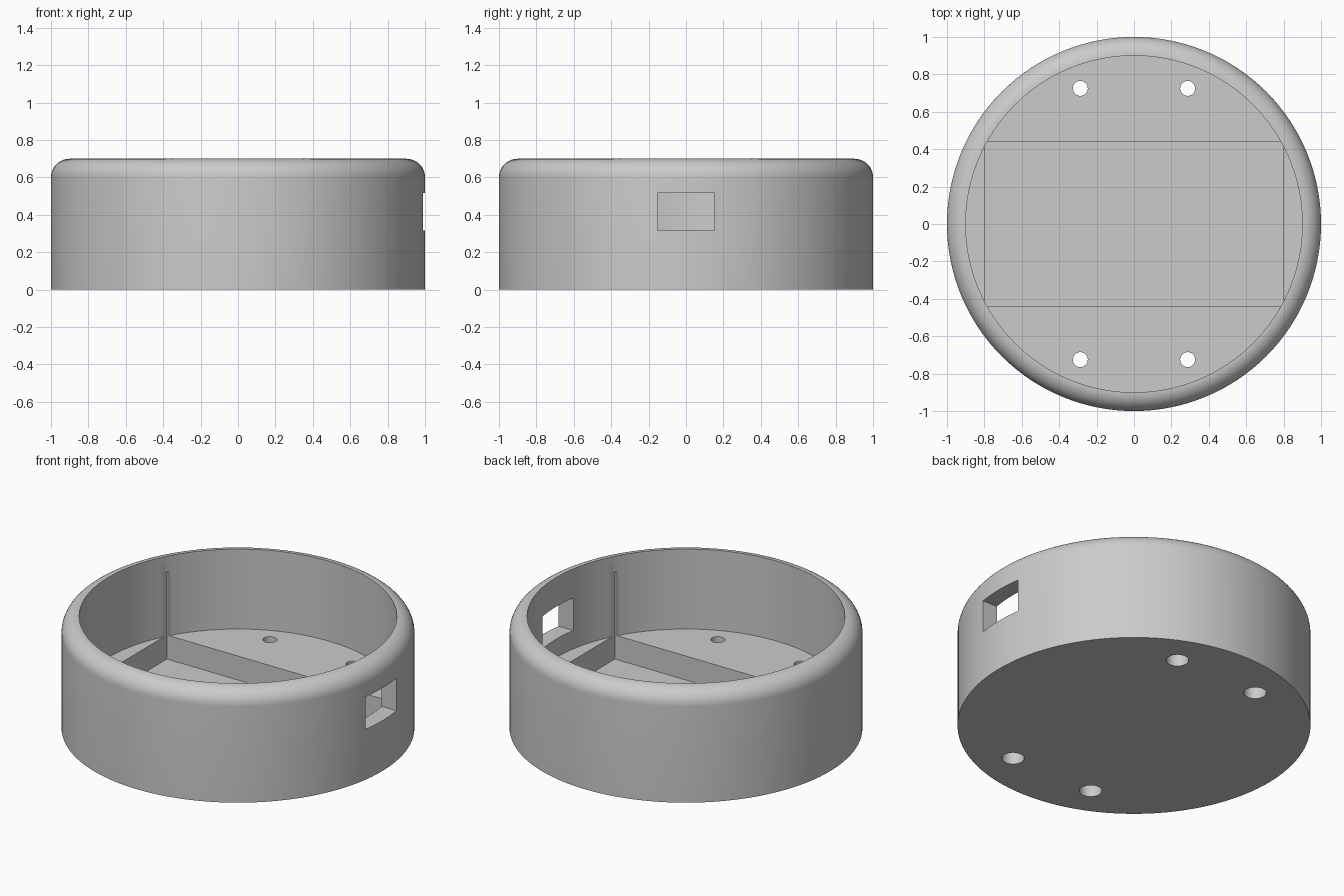
import bpy, bmesh
from math import sin, cos, pi, radians

SEGMENTS = 128
RADIUS, INNER, HEIGHT = 1.0, 0.9, 0.7
FILLET, FLOOR = 0.1, 0.2

cube = bpy.data.objects.get("Cube")
if cube:
    bpy.data.objects.remove(cube, do_unlink=True)

grey = bpy.data.materials.new("plain grey")
grey.use_nodes = True
colour = (0.6, 0.6, 0.6, 1)
grey.diffuse_color = colour
grey.node_tree.nodes["Principled BSDF"].inputs["Base Color"].default_value = colour


def lathe(name, profile):
    """Revolve a profile of (radius, height) points around z."""
    bm = bmesh.new()
    rings = []
    for r, z in profile:
        rings.append([bm.verts.new((r * cos(2 * pi * i / SEGMENTS),
                                    r * sin(2 * pi * i / SEGMENTS), z))
                      for i in range(SEGMENTS)])
    for low, high in zip(rings, rings[1:]):
        for i in range(SEGMENTS):
            j = (i + 1) % SEGMENTS
            bm.faces.new((low[i], low[j], high[j], high[i]))
    # Cap the underside and the inner floor
    bm.faces.new(rings[0][::-1])
    bm.faces.new(rings[-1])
    bmesh.ops.recalc_face_normals(bm, faces=bm.faces)
    mesh = bpy.data.meshes.new(name)
    bm.to_mesh(mesh)
    bm.free()
    mesh.materials.append(grey)
    obj = bpy.data.objects.new(name, mesh)
    bpy.context.collection.objects.link(obj)
    return obj


def cut(target, cutter):
    """Subtract the active cutter from the target, then discard it."""
    cutter.hide_render = True
    cutter.data.materials.append(grey)
    mod = target.modifiers.new("cut", 'BOOLEAN')
    mod.operation = 'DIFFERENCE'
    mod.solver = 'EXACT'
    mod.object = cutter
    bpy.context.view_layer.objects.active = target
    bpy.ops.object.modifier_apply(modifier=mod.name)
    bpy.data.objects.remove(cutter, do_unlink=True)


def cut_box(target, low, high):
    centre = [(a + b) / 2 for a, b in zip(low, high)]
    bpy.ops.mesh.primitive_cube_add(size=1, location=centre)
    box = bpy.context.object
    box.scale = [b - a for a, b in zip(low, high)]
    bpy.context.view_layer.update()
    cut(target, box)


def cut_hole(target, x, y, radius, bottom, top):
    bpy.ops.mesh.primitive_cylinder_add(vertices=32, radius=radius, depth=top - bottom,
                                        location=(x, y, (bottom + top) / 2))
    cut(target, bpy.context.object)


# Round open housing with a rounded rim
rim = [(RADIUS - FILLET + FILLET * cos(a), HEIGHT - FILLET + FILLET * sin(a))
       for a in (radians(90 * i / 12) for i in range(13))]
housing = lathe("round_housing", [(RADIUS, 0)] + rim + [(INNER, FLOOR)])

# Rectangular recess in the floor, its corners just biting into the wall
cut_box(housing, (-0.8, -0.44, 0.05), (0.8, 0.44, 0.6))

# Port through the left wall
cut_box(housing, (0.75, -0.153, 0.315), (1.2, 0.153, 0.518))

# Screw holes, counterbored from below
for sx in (-1, 1):
    for sy in (-1, 1):
        x, y = sx * 0.287, sy * 0.725
        cut_hole(housing, x, y, 0.04, -0.1, 0.3)
        cut_hole(housing, x, y, 0.064, -0.1, 0.1)

# Smooth curved walls, crisp edges
bpy.ops.object.select_all(action='DESELECT')
housing.select_set(True)
bpy.context.view_layer.objects.active = housing
bpy.ops.object.shade_smooth_by_angle(angle=radians(30))
